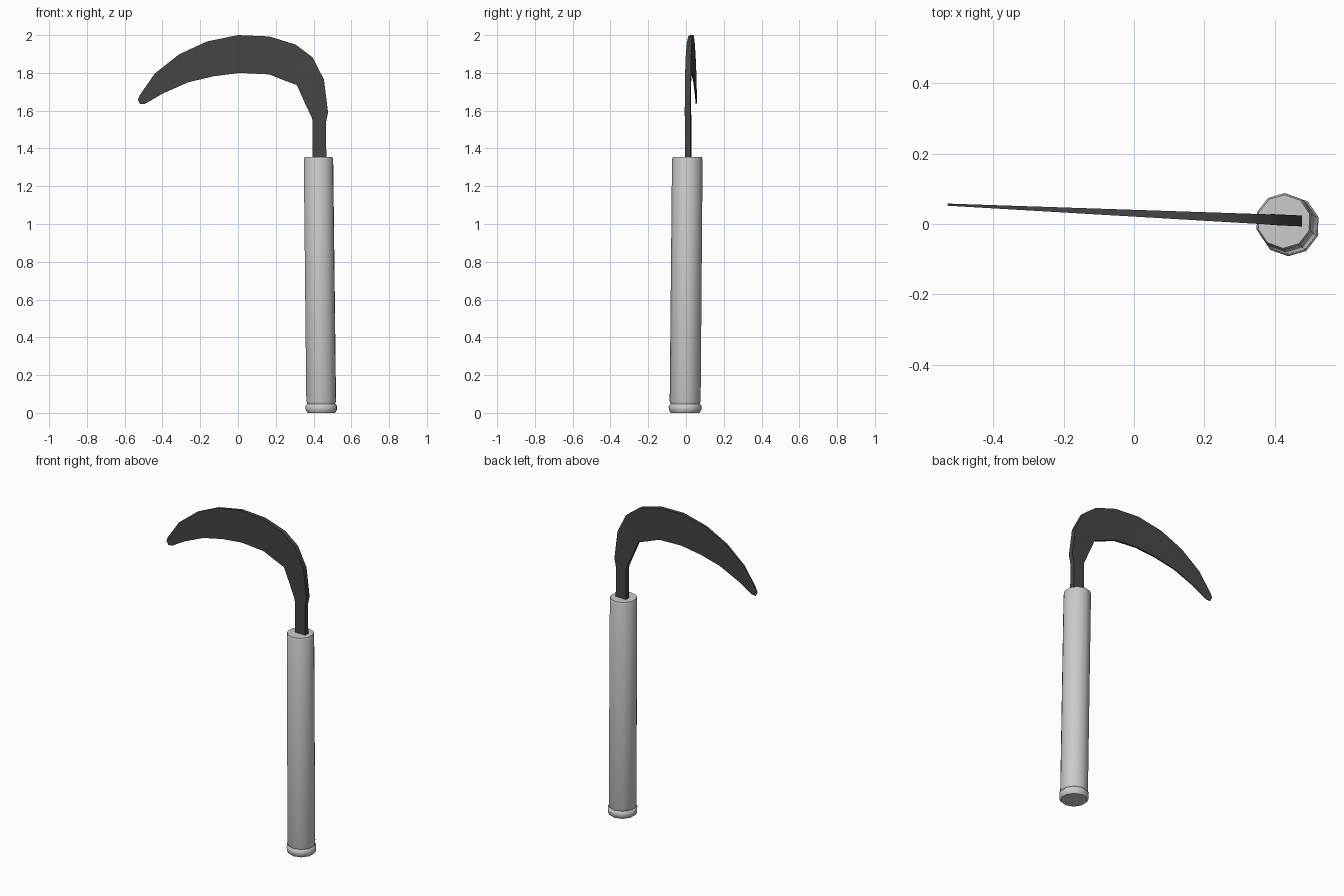
import bpy, bmesh, math

if "Cube" in bpy.data.objects:
    bpy.data.objects.remove(bpy.data.objects["Cube"])


def loft(name, rings, smooth_angle):
    """Skin equal-sized closed rings and cap both ends."""
    bm = bmesh.new()
    loops = [[bm.verts.new(p) for p in ring] for ring in rings]
    n = len(loops[0])
    for a, b in zip(loops, loops[1:]):
        for i in range(n):
            j = (i + 1) % n
            bm.faces.new((a[i], a[j], b[j], b[i]))
    bm.faces.new(loops[0][::-1])
    bm.faces.new(loops[-1])
    bmesh.ops.recalc_face_normals(bm, faces=bm.faces)
    mesh = bpy.data.meshes.new(name)
    bm.to_mesh(mesh)
    bm.free()
    obj = bpy.data.objects.new(name, mesh)
    bpy.context.collection.objects.link(obj)
    bpy.ops.object.select_all(action='DESELECT')
    obj.select_set(True)
    bpy.context.view_layer.objects.active = obj
    bpy.ops.object.shade_smooth_by_angle(angle=math.radians(smooth_angle))
    return obj


# Handle: ten-sided, slightly leaning, with a grooved pommel (radius, height)
SIDES = 10
profile = [(0.076, 0.0), (0.086, 0.015), (0.087, 0.037), (0.077, 0.047),
           (0.082, 0.062), (0.081, 1.34), (0.076, 1.356)]


def handle_ring(r, z):
    t = z / 1.356
    cx, cy = 0.441 - 0.015 * t, -0.005 + 0.012 * t
    return [(cx + r * math.cos(a), cy + r * math.sin(a), z)
            for a in (2 * math.pi * (i + 0.45) / SIDES for i in range(SIDES))]


loft("handle", [handle_ring(r, z) for r, z in profile], 50)

# Blade and tang: stations as (spine x, spine z, cutting edge x, cutting edge z)
stations = [
    (-0.530, 1.658, -0.518, 1.634), (-0.520, 1.682, -0.490, 1.637),
    (-0.440, 1.797, -0.400, 1.690), (-0.312, 1.898, -0.265, 1.750),
    (-0.165, 1.966, -0.130, 1.782), (0.000, 2.000, 0.010, 1.800),
    (0.165, 1.993, 0.165, 1.792), (0.305, 1.950, 0.245, 1.760),
    (0.395, 1.882, 0.312, 1.735), (0.455, 1.765, 0.354, 1.640),
    (0.477, 1.590, 0.392, 1.560), (0.466, 1.540, 0.395, 1.540),
    (0.468, 1.300, 0.395, 1.300),
]


def blade_ring(sx, sz, ex, ez):
    t = (sx + 0.53) / 1.0
    half = 0.003 + 0.0125 * min(t, 1)
    thin = half if sz < 1.6 and sx > 0 else half * 0.65

    def mid(x):
        return 0.055 - 0.046 * (x + 0.53)
    return [(sx, mid(sx) - half, sz), (sx, mid(sx) + half, sz),
            (ex, mid(ex) + thin, ez), (ex, mid(ex) - thin, ez)]


blade = loft("blade", [blade_ring(*s) for s in stations], 35)
steel = bpy.data.materials.new("dark_steel")
steel.diffuse_color = (0.06, 0.06, 0.06, 1)
steel.use_nodes = True
steel.node_tree.nodes["Principled BSDF"].inputs["Base Color"].default_value = steel.diffuse_color
blade.data.materials.append(steel)
